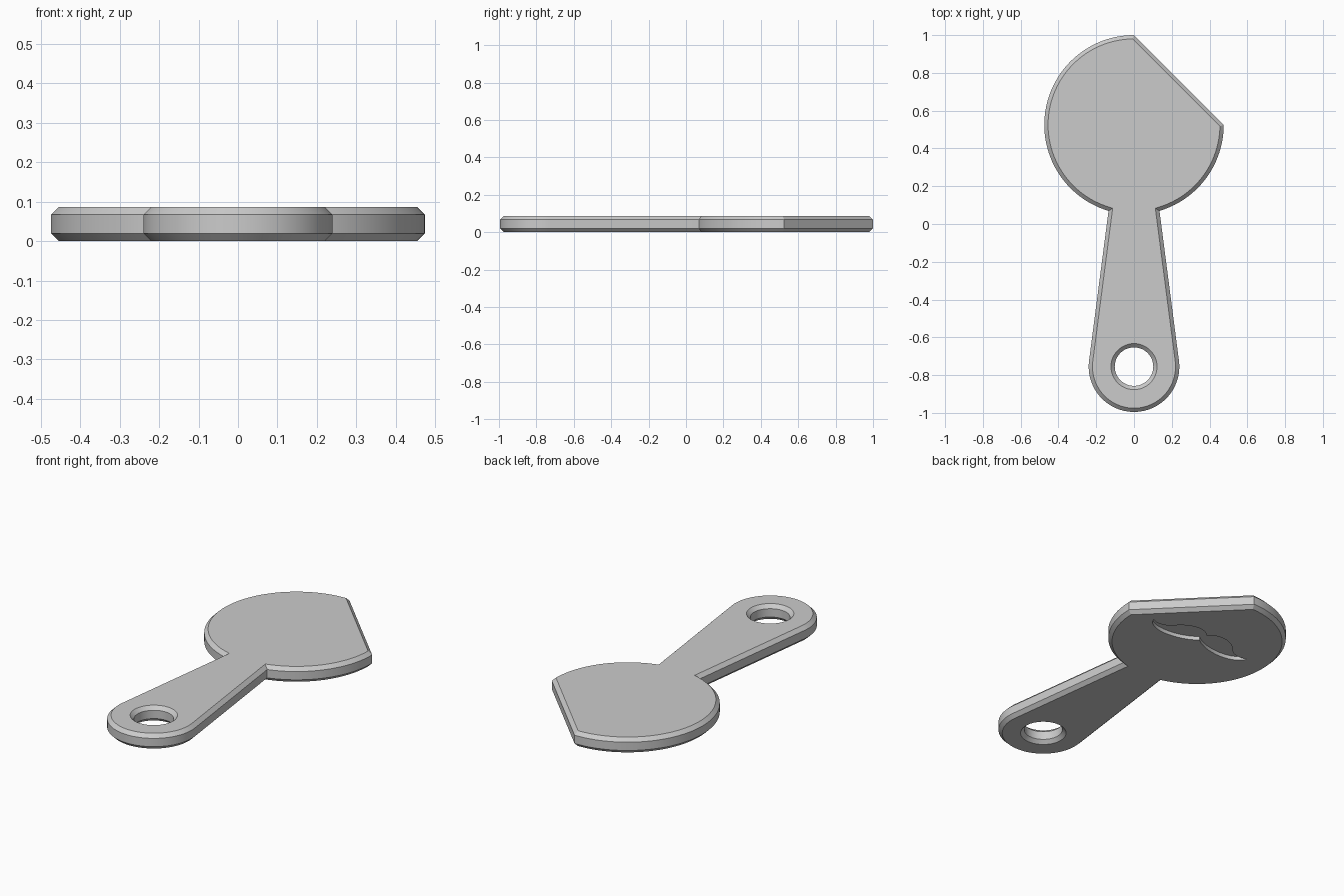
import bpy, bmesh, math
from mathutils import Vector
from mathutils.geometry import interpolate_bezier

if "Cube" in bpy.data.objects:
    bpy.data.objects.remove(bpy.data.objects["Cube"], do_unlink=True)

HEIGHT, BEVEL, RECESS = 0.087, 0.02, 0.022
HEAD, HEAD_R = Vector((0, 0.525)), 0.475
GRIP, GRIP_R, HOLE_R = Vector((0, -0.755)), 0.24, 0.102


def arc(centre, radius, start, end, steps):
    angles = [math.radians(start + (end - start) * i / steps) for i in range(steps + 1)]
    return [centre + radius * Vector((math.cos(a), math.sin(a))) for a in angles]


def offset(loop, distance):
    """Shift a closed loop into the material on its left, with mitred corners."""
    result = []
    for i, p in enumerate(loop):
        a = (p - loop[i - 1]).normalized()
        b = (loop[(i + 1) % len(loop)] - p).normalized()
        na, nb = Vector((-a.y, a.x)), Vector((-b.y, b.x))
        result.append(p + (na + nb) * distance / (1 + na.dot(nb)))
    return result


def add_loop(bm, points, z):
    verts = [bm.verts.new((p.x, p.y, z)) for p in points]
    edges = [bm.edges.new((v, verts[(i + 1) % len(verts)])) for i, v in enumerate(verts)]
    return verts, edges


def bridge(bm, lower, upper):
    n = len(lower)
    for i in range(n):
        j = (i + 1) % n
        bm.faces.new((lower[i], lower[j], upper[j], upper[i]))


def bevelled_wall(bm, loop):
    """Wall with a chamfer at both rims; returns bottom and top rim edges."""
    inner = offset(loop, BEVEL)
    rings = [add_loop(bm, pts, z) for pts, z in (
        (inner, 0), (loop, BEVEL), (loop, HEIGHT - BEVEL), (inner, HEIGHT))]
    for low, high in zip(rings, rings[1:]):
        bridge(bm, low[0], high[0])
    return rings[0][1], rings[-1][1]


# Outline: round head with one straight cut, joined to a flared handle
neck = 16.5
outline = arc(HEAD, HEAD_R, 90, 270 - neck, 56)
outline += arc(GRIP, GRIP_R, 172.6, 367.4, 48)
outline += arc(HEAD, HEAD_R, 270 + neck, 360, 28)
hole = arc(GRIP, HOLE_R, 360, 0, 48)[:-1]

# Moustache-shaped recess, right half from three curves and then mirrored
curves = [
    [(0, 0.605), (0.05, 0.665), (0.15, 0.65), (0.21, 0.57)],
    [(0.21, 0.57), (0.24, 0.54), (0.30, 0.53), (0.33, 0.56)],
    [(0.33, 0.56), (0.30, 0.45), (0.08, 0.47), (0, 0.546)],
]
half = []
for c in curves:
    half += interpolate_bezier(*[Vector(p) for p in c], 14)[:-1]
half.append(Vector(curves[-1][-1]))
moustache = half + [Vector((-p.x, p.y)) for p in reversed(half[1:-1])]

# Solid body
bm = bmesh.new()
outer_bottom, outer_top = bevelled_wall(bm, outline)
hole_bottom, hole_top = bevelled_wall(bm, hole)
rim, rim_edges = add_loop(bm, moustache, 0)
floor, floor_edges = add_loop(bm, moustache, RECESS)
bridge(bm, rim, floor)
for edges in (outer_top + hole_top, outer_bottom + hole_bottom + rim_edges, floor_edges):
    bmesh.ops.triangle_fill(bm, edges=edges, use_beauty=True)
bmesh.ops.recalc_face_normals(bm, faces=bm.faces)
mesh = bpy.data.meshes.new("paddle")
bm.to_mesh(mesh)
bm.free()
paddle = bpy.data.objects.new("paddle", mesh)
bpy.context.collection.objects.link(paddle)

# Plain grey material
grey = bpy.data.materials.new("light_grey")
grey.use_nodes = True
colour = (0.6, 0.6, 0.6, 1)
grey.diffuse_color = colour
grey.node_tree.nodes["Principled BSDF"].inputs["Base Color"].default_value = colour
mesh.materials.append(grey)

bpy.ops.object.select_all(action="DESELECT")
paddle.select_set(True)
bpy.context.view_layer.objects.active = paddle
bpy.ops.object.shade_smooth_by_angle(angle=math.radians(30))
